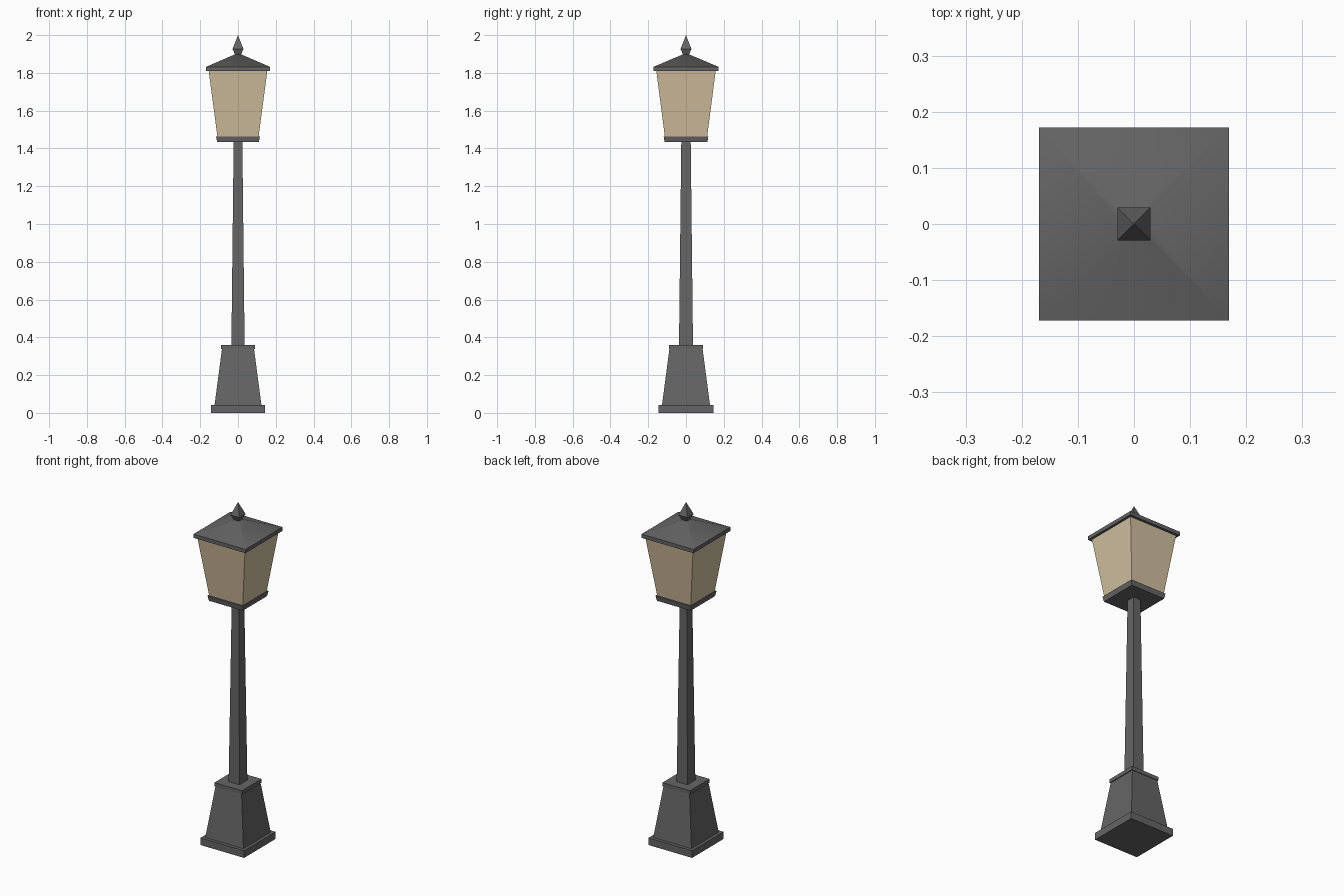
import bpy, bmesh, math

if "Cube" in bpy.data.objects:
    bpy.data.objects.remove(bpy.data.objects["Cube"])


def material(name, rgb):
    m = bpy.data.materials.new(name)
    m.diffuse_color = (*rgb, 1)
    m.use_nodes = True
    m.node_tree.nodes["Principled BSDF"].inputs["Base Color"].default_value = m.diffuse_color
    return m


iron = material("dark_iron", (0.13, 0.13, 0.13))
glass = material("warm_glass", (0.65, 0.53, 0.35))


def square_loft(name, profile, mat, smooth_angle=None):
    """Stack rectangles (half x, half y, z) into a closed solid; zero size makes a point."""
    bm = bmesh.new()
    rings = []
    for hx, hy, z in profile:
        if hx == 0:
            rings.append([bm.verts.new((0, 0, z))] * 4)
        else:
            rings.append([bm.verts.new((sx * hx, sy * hy, z))
                          for sx, sy in ((-1, -1), (1, -1), (1, 1), (-1, 1))])
    for a, b in zip(rings, rings[1:]):
        for i in range(4):
            j = (i + 1) % 4
            bm.faces.new(list(dict.fromkeys((a[i], a[j], b[j], b[i]))))
    bm.faces.new(rings[0][::-1])
    if profile[-1][0] > 0:
        bm.faces.new(rings[-1])
    bmesh.ops.recalc_face_normals(bm, faces=bm.faces)
    mesh = bpy.data.meshes.new(name)
    bm.to_mesh(mesh)
    bm.free()
    mesh.materials.append(mat)
    ob = bpy.data.objects.new(name, mesh)
    bpy.context.collection.objects.link(ob)
    if smooth_angle:
        bpy.ops.object.select_all(action='DESELECT')
        ob.select_set(True)
        bpy.context.view_layer.objects.active = ob
        bpy.ops.object.shade_smooth_by_angle(angle=math.radians(smooth_angle))
    return ob


# Pedestal: foot plate, tapered block and cap
square_loft("foot_plate", [(0.142, 0.146, 0), (0.142, 0.146, 0.042)], iron)
square_loft("pedestal", [(0.124, 0.127, 0.042), (0.085, 0.088, 0.338)], iron)
square_loft("pedestal_cap", [(0.09, 0.091, 0.338), (0.09, 0.091, 0.36)], iron)

# Tapered post
square_loft("post", [(0.035, 0.037, 0.36), (0.023, 0.025, 1.435)], iron)

# Lantern: tray, glass and hipped roof
square_loft("lantern_tray", [(0.11, 0.113, 1.433), (0.116, 0.118, 1.463)], iron)
square_loft("lantern_glass", [(0.109, 0.112, 1.463), (0.155, 0.157, 1.81)], glass)
square_loft("roof", [(0.169, 0.172, 1.81), (0.169, 0.172, 1.832),
                     (0.012, 0.012, 1.9)], iron, smooth_angle=40)

# Pointed finial
square_loft("finial", [(0.013, 0.013, 1.89), (0.029, 0.029, 1.927), (0, 0, 2.0)], iron)
